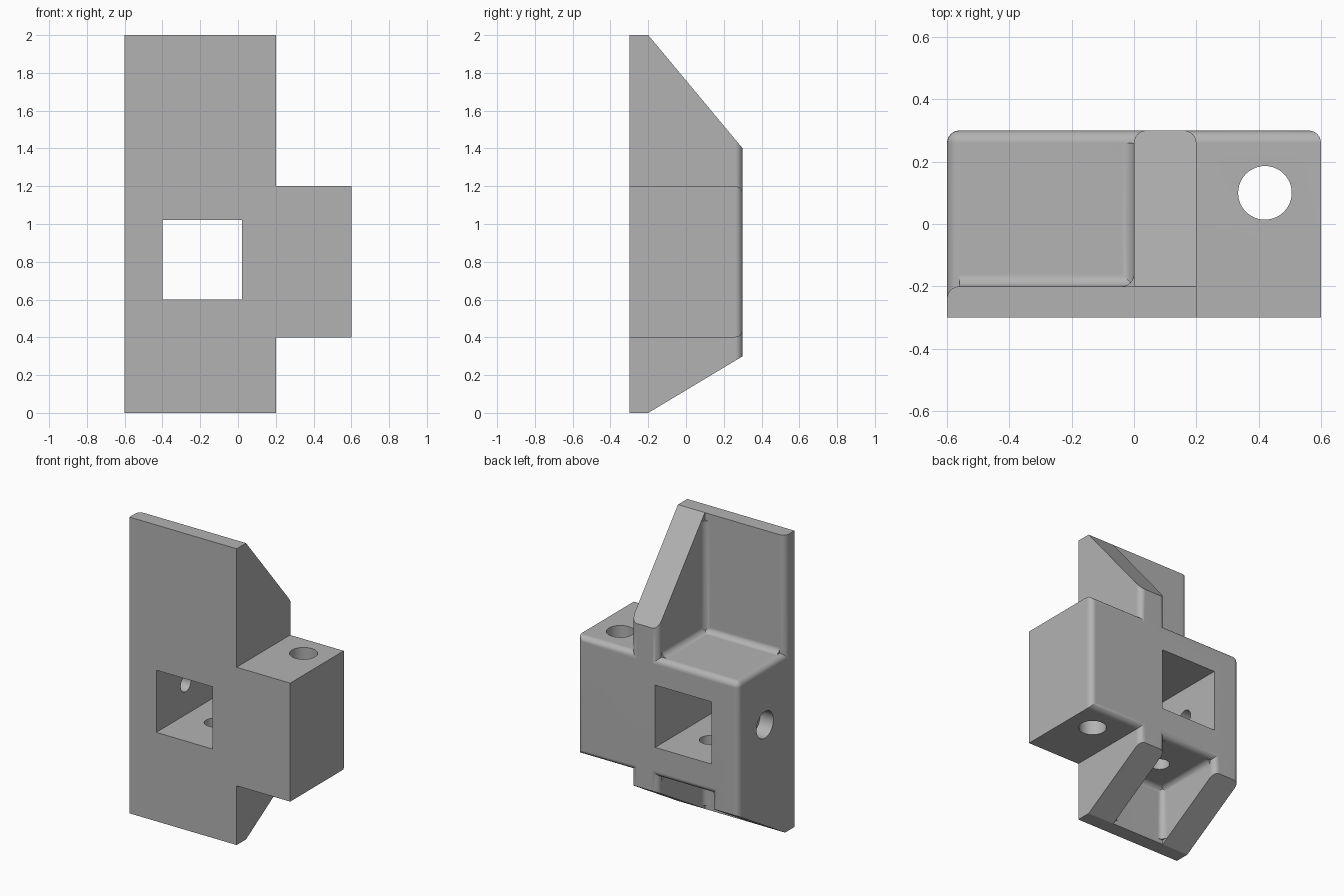
import bpy, bmesh, math
from mathutils import Vector

old = bpy.data.objects.get("Cube")
if old:
    bpy.data.objects.remove(old, do_unlink=True)

grey = bpy.data.materials.new("plain grey")
grey.use_nodes = True
grey.diffuse_color = (0.45, 0.45, 0.45, 1)
grey.node_tree.nodes["Principled BSDF"].inputs["Base Color"].default_value = (0.45, 0.45, 0.45, 1)

R = 0.04       # edge rounding
BACK = 0.3     # rear plane
PLATE = -0.2   # rear face of the plate


def prism(name, axis, profile, a, b, rounded=None):
    """Extrude a 2D profile along an axis; round edges whose midpoint and direction pass the rule."""
    bm = bmesh.new()

    def point(p, t):
        co = list(p)
        co.insert("xyz".index(axis), t)
        return Vector(co)

    bottom = bm.faces.new([bm.verts.new(point(p, a)) for p in profile])
    ext = bmesh.ops.extrude_face_region(bm, geom=[bottom])
    shift = point((0, 0), b - a)
    for v in ext["geom"]:
        if isinstance(v, bmesh.types.BMVert):
            v.co += shift
    bmesh.ops.recalc_face_normals(bm, faces=bm.faces)
    if rounded:
        picked = []
        for e in bm.edges:
            mid = (e.verts[0].co + e.verts[1].co) / 2
            d = (e.verts[0].co - e.verts[1].co).normalized()
            if rounded(mid, d):
                picked.append(e)
        bmesh.ops.bevel(bm, geom=picked, offset=R, segments=6, profile=0.5,
                        affect='EDGES', clamp_overlap=True)
    mesh = bpy.data.meshes.new(name)
    bm.to_mesh(mesh)
    bm.free()
    mesh.materials.append(grey)
    ob = bpy.data.objects.new(name, mesh)
    bpy.context.scene.collection.objects.link(ob)
    return ob


def rect(u0, u1, v0, v1):
    return [(u0, v0), (u1, v0), (u1, v1), (u0, v1)]


def near(a, b):
    return abs(a - b) < 0.001


def fillet(name, axis, corner, su, sv, a, b):
    """Concave strip that softens an inside corner."""
    e = 0.01
    pts = [(-e, -e), (R, -e)]
    for i in range(7):
        t = math.pi / 2 * i / 6
        pts.append((R - R * math.sin(t), R - R * math.cos(t)))
    pts.append((-e, R))
    return prism(name, axis, [(corner[0] + su * u, corner[1] + sv * v) for u, v in pts], a, b)


def circle(u, v, r, n=48):
    return [(u + r * math.cos(2 * math.pi * i / n), v + r * math.sin(2 * math.pi * i / n))
            for i in range(n)]


def combine(target, other, operation):
    mod = target.modifiers.new("join", 'BOOLEAN')
    mod.operation = operation
    mod.solver = 'EXACT'
    mod.object = other
    bpy.context.view_layer.objects.active = target
    bpy.ops.object.modifier_apply(modifier=mod.name)
    bpy.data.objects.remove(other, do_unlink=True)


def back_upright(m, d):
    return abs(d.z) > 0.99 and near(m.y, BACK)


# Middle block with the side lug
bracket = prism("bracket", "z", rect(-0.6, 0.6, -0.3, BACK), 0.4, 1.2,
                lambda m, d: near(m.y, BACK) or (near(m.x, -0.6) and near(m.z, 1.2)))

# Tall mounting plate, with its free rear edge rounded
plate = prism("plate", "z", rect(-0.6, 0.2, -0.3, PLATE), 0, 2,
              lambda m, d: abs(d.z) > 0.99 and near(m.y, PLATE) and m.x < 0)

# Sloped ribs
centre_rib = prism("centre_rib", "x",
                   [(-0.3, 0), (PLATE, 0), (BACK, 0.3), (BACK, 1.4), (PLATE, 2), (-0.3, 2)],
                   0, 0.2, back_upright)
lower_rib = prism("lower_rib", "x",
                  [(-0.3, 0), (PLATE, 0), (BACK, 0.3), (BACK, 0.8), (-0.3, 0.8)],
                  -0.6, -0.4, back_upright)

# Inside corner fillets of the upper and lower pockets
strips = [
    fillet("upper_floor_fillet", "x", (PLATE, 1.2), 1, 1, -0.56, 0.01),
    fillet("upper_rib_fillet", "z", (0, PLATE), -1, 1, 1.19, 1.95),
    fillet("upper_side_fillet", "y", (0, 1.2), -1, 1, -0.21, 0.26),
    fillet("lower_roof_fillet", "x", (PLATE, 0.4), 1, -1, -0.41, 0.01),
    fillet("lower_rib_fillet", "z", (0, PLATE), -1, 1, 0.03, 0.41),
    fillet("lower_left_fillet", "z", (-0.4, PLATE), 1, 1, 0.03, 0.41),
    fillet("lower_side_fillet", "y", (0, 0.4), -1, -1, -0.21, 0.26),
    fillet("lower_left_side_fillet", "y", (-0.4, 0.4), 1, -1, -0.21, 0.26),
]
for part in [plate, centre_rib, lower_rib] + strips:
    combine(bracket, part, 'UNION')

# Square window, lug hole, window floor hole and tapered side hole
side_hole = prism("side_hole", "x", circle(0.015, 0.81, 0.055), -0.7, -0.3)
side_taper = prism("side_taper", "x", circle(0.015, 0.81, 0.09), -0.7, -0.5)
cutters = [
    prism("window_cutter", "y", rect(-0.4, 0.02, 0.6, 1.02), -0.5, 0.5),
    prism("lug_hole", "z", circle(0.42, 0.1, 0.086), 0.2, 1.4),
    prism("floor_hole", "z", circle(-0.19, 0.02, 0.063), 0.3, 0.7),
    side_taper, side_hole,
]
for cutter in cutters:
    combine(bracket, cutter, 'DIFFERENCE')

# Smooth roundings, crisp corners
for ob in bpy.context.selected_objects:
    ob.select_set(False)
bracket.select_set(True)
bpy.context.view_layer.objects.active = bracket
bpy.ops.object.shade_smooth_by_angle(angle=math.radians(25))
wn = bracket.modifiers.new("even_normals", 'WEIGHTED_NORMAL')
wn.keep_sharp = True
